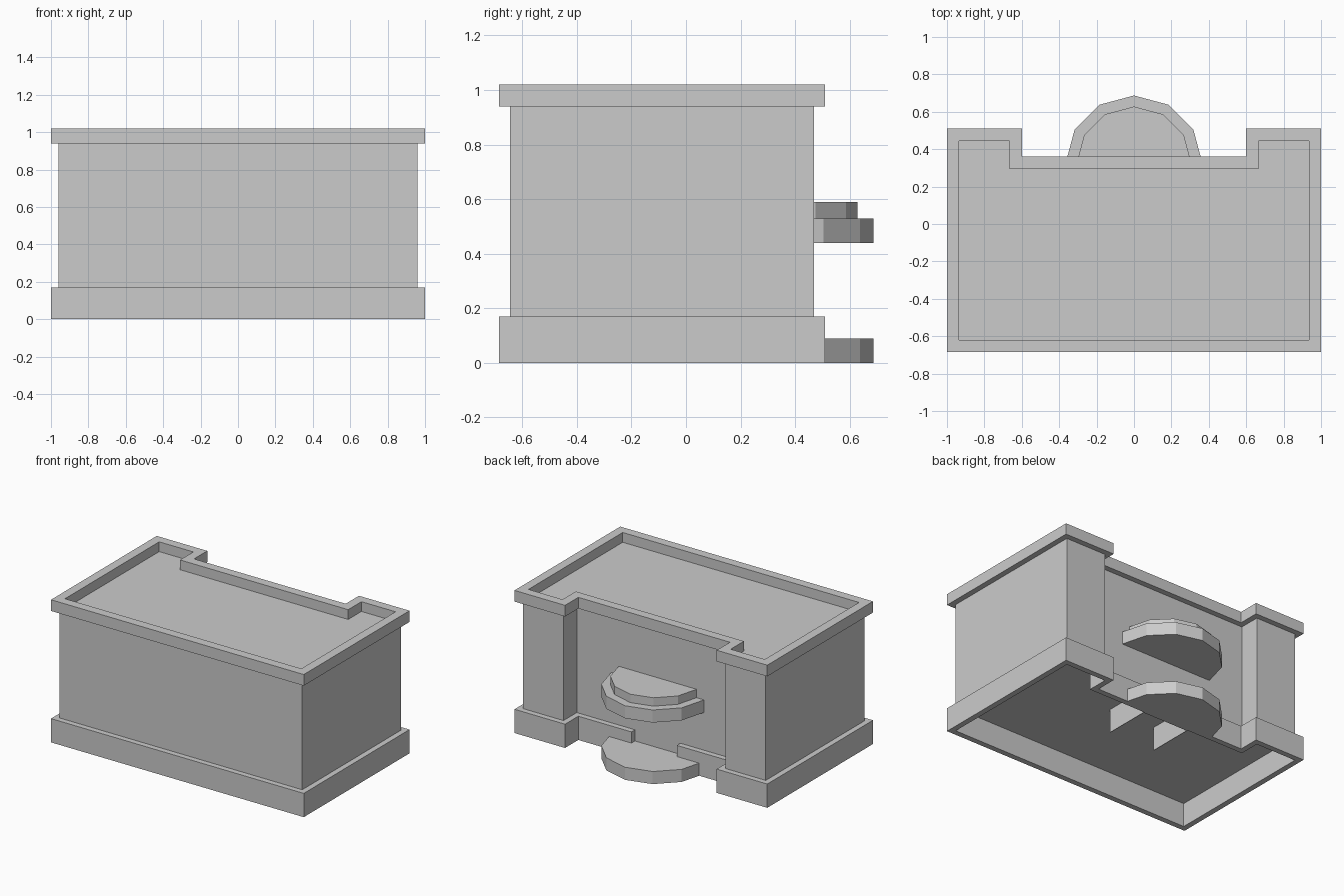
import bpy
import bmesh
from math import sin, cos, pi

if "Cube" in bpy.data.objects:
    bpy.data.objects.remove(bpy.data.objects["Cube"], do_unlink=True)

grey = bpy.data.materials.new("plain grey")
grey.use_nodes = True
grey.diffuse_color = (0.6, 0.6, 0.6, 1)
grey.node_tree.nodes["Principled BSDF"].inputs["Base Color"].default_value = (0.6, 0.6, 0.6, 1)

DOOR = 0.18      # half width of the doorway
WALL_Y = 0.32    # recessed back wall


def finish(name, bm):
    bmesh.ops.recalc_face_normals(bm, faces=bm.faces)
    mesh = bpy.data.meshes.new(name)
    bm.to_mesh(mesh)
    bm.free()
    mesh.materials.append(grey)
    obj = bpy.data.objects.new(name, mesh)
    bpy.context.collection.objects.link(obj)
    return obj


def footprint(d, doorway=False):
    """Plan with a recessed back, inset by d; optionally open at the doorway."""
    half = [(0.6 + d, 0.36 - d), (0.6 + d, 0.51 - d), (1 - d, 0.51 - d), (1 - d, -0.685 + d)]
    if doorway:
        half.insert(0, (DOOR, 0.36 - d))
    return half + [(-x, y) for x, y in reversed(half)]


def prism(name, outline, z0, z1):
    bm = bmesh.new()
    face = bm.faces.new([bm.verts.new((x, y, z0)) for x, y in outline])
    side = bmesh.ops.extrude_face_region(bm, geom=[face], use_keep_orig=True)
    top = [v for v in side["geom"] if isinstance(v, bmesh.types.BMVert)]
    bmesh.ops.translate(bm, verts=top, vec=(0, 0, z1 - z0))
    return finish(name, bm)


def band(name, outer, inner, z0, z1, closed=True):
    """Rectangular-section band between two matching outlines."""
    bm = bmesh.new()
    rings = []
    for (ox, oy), (ix, iy) in zip(outer, inner):
        section = [(ox, oy, z0), (ox, oy, z1), (ix, iy, z1), (ix, iy, z0)]
        rings.append([bm.verts.new(p) for p in section])
    count = len(rings)
    for i in range(count if closed else count - 1):
        a, b = rings[i], rings[(i + 1) % count]
        for k in range(4):
            n = (k + 1) % 4
            bm.faces.new((a[k], a[n], b[n], b[k]))
    if not closed:
        bm.faces.new(rings[0])
        bm.faces.new(rings[-1])
    return finish(name, bm)


def box_plan(x0, x1, y0, y1):
    return [(x0, y0), (x1, y0), (x1, y1), (x0, y1)]


def half_round(radius):
    """Half of a twelve-sided disc against the back wall."""
    return [(radius * cos(i * pi / 6), WALL_Y + radius * sin(i * pi / 6)) for i in range(7)]


# Main building
prism("wall_body", footprint(0.04), 0.17, 0.95)
band("roof_parapet", footprint(0), footprint(0.065), 0.94, 1.02)
band("base_plinth", footprint(0, True), footprint(0.04, True), 0, 0.17, closed=False)

# Doorway in the plinth
prism("doorway_panel", box_plan(-DOOR, DOOR, WALL_Y - 0.006, WALL_Y), 0, 0.17)
for side, label in ((1, "left"), (-1, "right")):
    x0, x1 = sorted((side * DOOR, side * (DOOR + 0.004)))
    prism("doorway_jamb_" + label, box_plan(x0, x1, -0.02, WALL_Y), 0, 0.17)

# Half-round step and canopy
prism("entrance_step", half_round(0.367), 0, 0.09)
prism("canopy_lower", half_round(0.367), 0.44, 0.53)
prism("canopy_upper", half_round(0.308), 0.53, 0.59)
